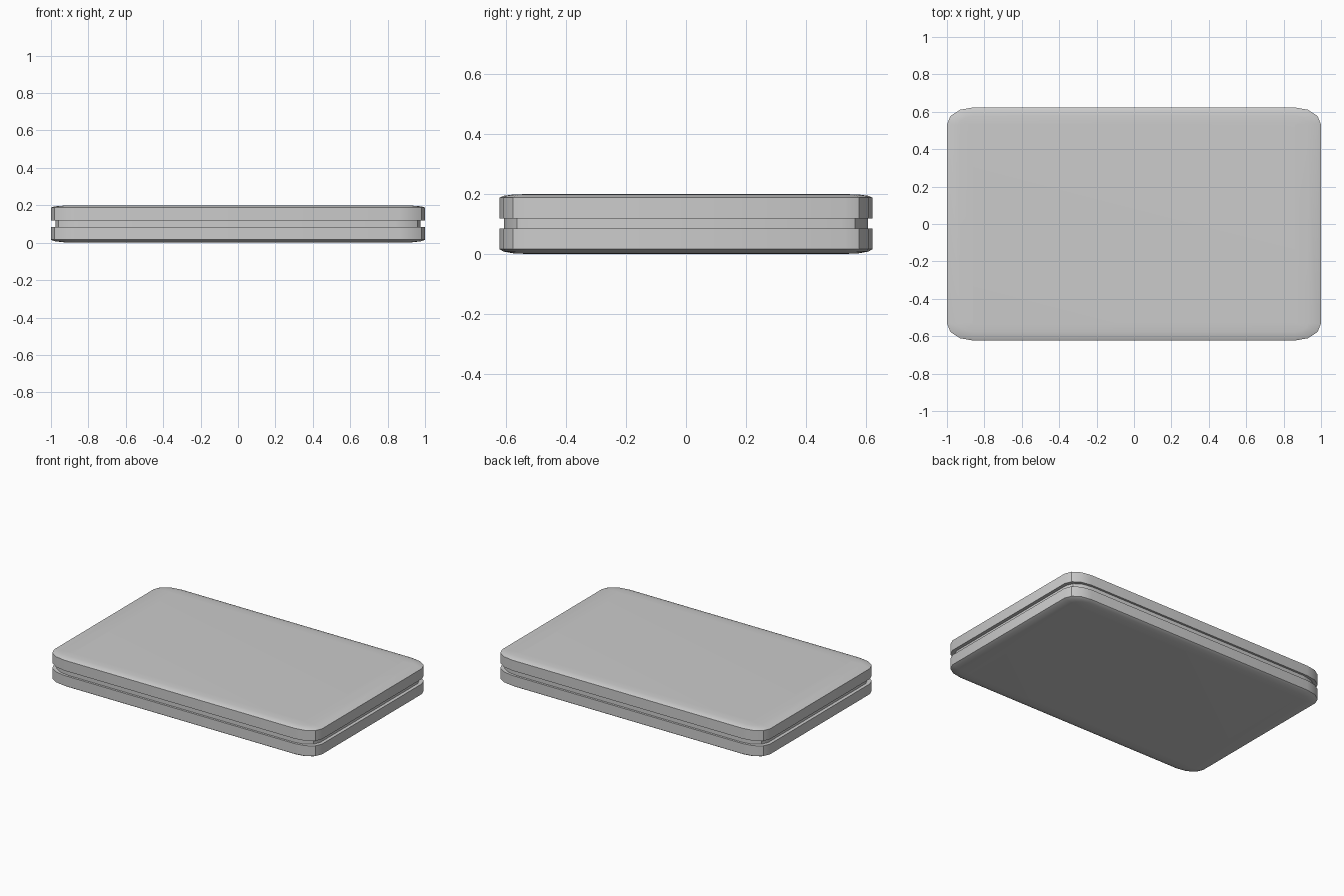
import bpy, math

if "Cube" in bpy.data.objects:
    bpy.data.objects.remove(bpy.data.objects["Cube"])

CX, CY = 0.86, 0.532          # corner centres
RX, RY = 0.14, 0.091          # corner radii
SEG = 3


def ring(z, k=1.0, s=1.0):
    """Rounded rectangle at height z; k scales the corner radii, s the whole outline."""
    pts = []
    for i, (sx, sy) in enumerate([(1, 1), (-1, 1), (-1, -1), (1, -1)]):
        for j in range(SEG + 1):
            a = math.radians(90 * i + 90 * j / SEG)
            pts.append((s * (sx * CX + k * RX * math.cos(a)),
                        s * (sy * CY + k * RY * math.sin(a)), z))
    return pts


def loft(name, rings):
    """Skin rings listed bottom to top and cap both ends."""
    n = len(rings[0])
    verts = [p for r in rings for p in r]
    faces = [(r * n + i, r * n + (i + 1) % n, (r + 1) * n + (i + 1) % n, (r + 1) * n + i)
             for r in range(len(rings) - 1) for i in range(n)]
    faces.append(tuple(reversed(range(n))))
    faces.append(tuple(range(len(verts) - n, len(verts))))
    me = bpy.data.meshes.new(name)
    me.from_pydata(verts, [], faces)
    me.validate()
    ob = bpy.data.objects.new(name, me)
    bpy.context.collection.objects.link(ob)
    bpy.ops.object.select_all(action='DESELECT')
    ob.select_set(True)
    bpy.context.view_layer.objects.active = ob
    bpy.ops.object.shade_smooth_by_angle(angle=math.radians(25))
    return ob


def rounded_rim(z_side, z_flat):
    """Rings of the soft edge from the side wall to the flat face."""
    out = []
    for j in range(SEG + 1):
        a = math.radians(90 * j / SEG)
        k = max(math.cos(a), 0.002)
        out.append(ring(z_side + (z_flat - z_side) * math.sin(a), k))
    return out


# upper and lower shells
loft("upper_shell", [ring(0.118)] + rounded_rim(0.188, 0.2))
loft("lower_shell", rounded_rim(0.016, 0.0)[::-1] + [ring(0.085)])

# recessed band between the shells
loft("middle_band", [ring(0.085, s=0.977), ring(0.118, s=0.977)])
